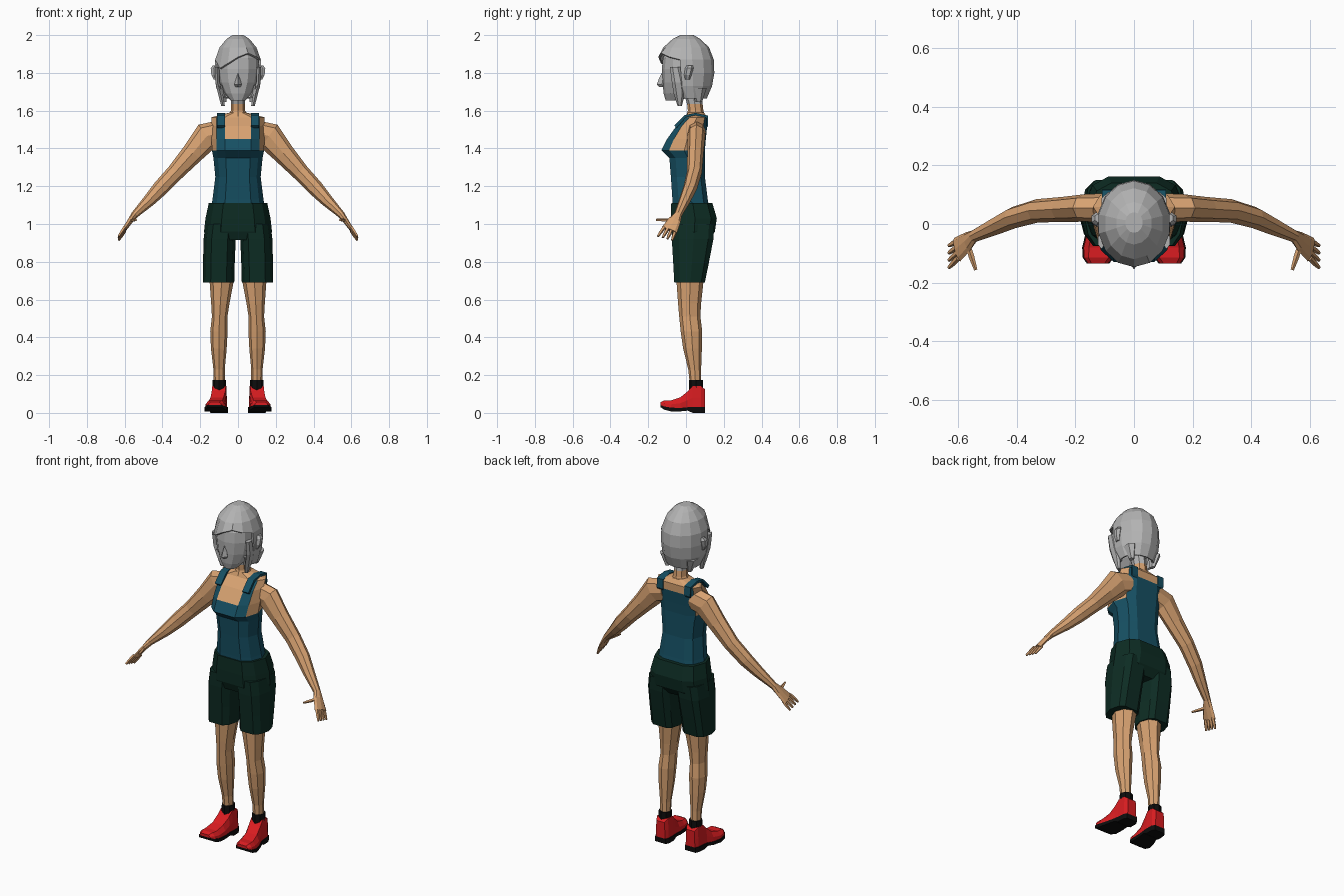
import bpy, bmesh, math
from mathutils import Vector


def mat(name, r, g, b):
    m = bpy.data.materials.new(name)
    m.diffuse_color = (r, g, b, 1)
    return m


SKIN = mat("skin", 0.68, 0.36, 0.165)
TEAL = mat("teal cloth", 0.008, 0.08, 0.125)
GREEN = mat("dark green cloth", 0.004, 0.025, 0.017)
RED = mat("red leather", 0.7, 0.012, 0.015)
BLACK = mat("black rubber", 0.004, 0.004, 0.004)
GREY = mat("grey", 0.45, 0.45, 0.45)


def circle(n):
    return [(math.sin(2 * math.pi * i / n), -math.cos(2 * math.pi * i / n)) for i in range(n)]


def symmetric(half):
    return half + [(-x, y) for x, y in half[-2:0:-1]]


BODY = symmetric([(0, -1), (.5, -1), (.82, -.65), (1, .05), (.82, .75), (.5, 1), (0, 1)])
BOX = [(-1, -1), (1, -1), (1, 1), (-1, 1)]


def flat_ring(sec, z, x0, x1, y0, y1):
    """Horizontal cross-section filling a given x and y range."""
    return [Vector(((x0 + x1) / 2 + (x1 - x0) / 2 * a, (y0 + y1) / 2 + (y1 - y0) / 2 * b, z)) for a, b in sec]


def tube_rings(path, sec):
    """Cross-sections along a path of (x, y, z, radius along y, other radius)."""
    pts = [Vector(p[:3]) for p in path]
    out = []
    for i, p in enumerate(path):
        d = (pts[min(i + 1, len(pts) - 1)] - pts[max(i - 1, 0)]).normalized()
        n = d.cross(Vector((0, 1, 0))).normalized()
        s = n.cross(d)
        out.append([pts[i] + s * a * p[3] + n * b * p[4] for a, b in sec])
    return out


def loft(name, rings, mats, mirror=False, rule=None, drop=None, thick=0):
    bm = bmesh.new()
    vs = [[bm.verts.new(p) for p in r] for r in rings]
    n = len(rings[0])
    for a, b in zip(vs, vs[1:]):
        for i in range(n):
            j = (i + 1) % n
            bm.faces.new((a[i], a[j], b[j], b[i]))
    bm.faces.new(vs[0][::-1])
    bm.faces.new(vs[-1])
    bmesh.ops.recalc_face_normals(bm, faces=bm.faces)
    if drop:
        bmesh.ops.delete(bm, geom=[f for f in bm.faces if drop(f)], context='FACES')
    if rule:
        for f in bm.faces:
            f.material_index = rule(f.calc_center_median())
    me = bpy.data.meshes.new(name)
    bm.to_mesh(me)
    bm.free()
    for m in mats:
        me.materials.append(m)
    ob = bpy.data.objects.new(name, me)
    bpy.context.collection.objects.link(ob)
    if thick:
        s = ob.modifiers.new("Thickness", 'SOLIDIFY')
        s.thickness, s.offset = thick, -1
    if mirror:
        ob.modifiers.new("Mirror", 'MIRROR').use_mirror_merge = False
    return ob


def sym_rings(sec, rows):
    return [flat_ring(sec, z, -w, w, a, b) for z, w, a, b in rows]


# Torso: tank top with skin above the neckline and around the arm holes
def tank_rule(c):
    a = abs(c.x)
    if c.z > 1.568:
        return 1
    if a > .108 and c.z > 1.41:
        return 1
    if a < .06 and c.z > (1.45 if c.y < .03 else 1.525):
        return 1
    return 0


loft("torso", sym_rings(BODY, [
    (1.07, .145, -.07, .125), (1.13, .135, -.072, .115), (1.25, .12, -.08, .10),
    (1.35, .13, -.088, .10), (1.39, .138, -.13, .10), (1.45, .14, -.10, .105),
    (1.52, .14, -.05, .112), (1.565, .14, 0, .113), (1.59, .045, .01, .095)]),
    [TEAL, SKIN], rule=tank_rule)

# Shoulder straps
strap = [(-.055, 1.515), (-.005, 1.57), (.05, 1.582), (.112, 1.568), (.114, 1.515)]
loft("shoulder_strap", [[Vector((.09 + .02 * a, .05 + (y - .05) * (1 + .06 * b), z + .006 * b)) for a, b in BOX]
                        for y, z in strap], [TEAL], mirror=True)

# Neck, grey under the jaw
loft("neck", sym_rings(circle(8), [(1.57, .055, 0, .10), (1.6, .038, .01, .092),
                                   (1.635, .036, .006, .088), (1.72, .04, -.02, .08)]),
     [SKIN, GREY], rule=lambda c: int(c.z > 1.635))

# Shorts: hips and two legs
loft("shorts_hips", sym_rings(BODY, [(1.11, .155, -.078, .14), (1.03, .172, -.08, .163),
                                     (.96, .18, -.077, .153), (.915, .17, -.06, .12)]), [GREEN])
loft("shorts_leg", [flat_ring(BODY, *r) for r in [
    (1.0, .005, .172, -.074, .15), (.92, .012, .182, -.075, .145),
    (.80, .017, .185, -.068, .122), (.69, .02, .186, -.062, .10)]], [GREEN], mirror=True)

# Legs
loft("leg", [flat_ring(circle(8), *r) for r in [
    (.75, .022, .158, -.055, .095), (.69, .024, .15, -.05, .092), (.58, .045, .142, -.042, .08),
    (.51, .056, .138, -.036, .076), (.43, .055, .147, -.028, .086), (.34, .06, .143, -.015, .084),
    (.23, .07, .13, .012, .08), (.14, .07, .128, .022, .08)]], [SKIN], mirror=True)
loft("sock", [flat_ring(circle(8), *r) for r in [
    (.10, .064, .136, .015, .092), (.175, .064, .136, .016, .09)]], [BLACK], mirror=True)

# Shoes, lofted from heel to toe: y, centre x, half width, sole bottom, shoe bottom, top, top half width
foot = [(.10, .098, .030, 0, .03, .125, .026), (.08, .098, .040, 0, .03, .142, .036),
        (.035, .100, .042, 0, .03, .142, .036), (.01, .103, .043, .012, .03, .115, .036),
        (-.03, .111, .050, .008, .026, .082, .034), (-.08, .118, .055, .008, .028, .066, .036),
        (-.115, .121, .050, .017, .034, .066, .034), (-.135, .123, .034, .03, .042, .057, .022)]
loft("shoe", [[Vector((cx + x, y, z)) for x, z in
               [(-w, zs), (w, zs), (w * .97, zs + .45 * (zt - zs)), (wt, zt), (-wt, zt), (-w * .97, zs + .45 * (zt - zs))]]
              for y, cx, w, zb, zs, zt, wt in foot], [RED], mirror=True)
loft("shoe_sole", [[Vector((cx + a * (w + .004), y, zb if b < 0 else zs)) for a, b in BOX]
                   for y, cx, w, zb, zs, zt, wt in foot], [BLACK], mirror=True)

# Arms with flattened palms
loft("arm", tube_rings([
    (.09, .055, 1.485, .05, .065), (.165, .055, 1.465, .047, .075), (.24, .05, 1.375, .043, .058),
    (.33, .045, 1.275, .040, .046), (.41, .022, 1.19, .037, .042), (.47, -.006, 1.125, .031, .033),
    (.548, -.042, 1.048, .021, .019), (.568, -.06, 1.02, .034, .015),
    (.604, -.088, .968, .044, .011)], circle(8)), [SKIN], mirror=True)

# Fingers and thumb
digits = [((.60, -.056 - .02 * i, .965 + .006 * i), (.632, -.074 - .025 * i, .914 + .007 * i)) for i in range(4)]
digits.append(((.568, -.07, 1.02), (.54, -.157, 1.022)))
for i, (a, b) in enumerate(digits):
    m = [(p + q) / 2 for p, q in zip(a, b)]
    loft("thumb" if i == 4 else f"finger_{i + 1}",
         tube_rings([(*a, .010, .010), (*m, .010, .009), (*b, .006, .006)], circle(5)), [SKIN], mirror=True)

# Face
loft("face", sym_rings(circle(12), [
    (1.655, .04, -.108, -.02), (1.69, .07, -.118, .03), (1.75, .10, -.125, .08),
    (1.82, .112, -.128, .1), (1.88, .108, -.122, .1), (1.93, .08, -.09, .08)]), [GREY])
loft("nose", sym_rings(circle(4), [(1.725, .012, -.14, -.10), (1.738, .02, -.155, -.10),
                                   (1.765, .012, -.145, -.10), (1.80, .006, -.128, -.10)]), [GREY])

# Hair: bobbed shell, open over the face, with a side-swept fringe
hair = sym_rings(circle(14), [
    (1.665, .10, -.06, .11), (1.73, .12, -.12, .138), (1.80, .126, -.14, .15),
    (1.87, .124, -.147, .147), (1.935, .10, -.12, .122), (1.98, .062, -.07, .075), (2.0, .03, -.03, .04)])
for v in hair[3]:
    if v.y < -.04:
        v.z = min(1.905, 1.915 - .62 * abs(v.x - .05))


def face_opening(f):
    c = f.calc_center_median()
    low = min(v.co.z for v in f.verts)
    return low < 1.66 + .01 and len(f.verts) > 4 or (low < 1.805 and c.y < -.045 and c.z < 1.87)


loft("hair", hair, [GREY], drop=face_opening, thick=.012)
loft("hair_lock", [flat_ring(circle(6), *r) for r in [
    (1.83, .098, .124, -.085, -.03), (1.75, .095, .122, -.075, -.01),
    (1.69, .078, .108, -.065, -.005), (1.625, .068, .09, -.045, -.022)]], [GREY], mirror=True)
loft("nape_lock", [flat_ring(circle(6), *r) for r in [
    (1.72, .06, .115, .02, .11), (1.645, .06, .085, .05, .085)]], [GREY], mirror=True)

# Ears
loft("ear", [flat_ring(circle(6), *r) for r in [
    (1.765, .11, .130, -.005, .02), (1.79, .11, .143, -.01, .03),
    (1.825, .11, .147, -.005, .04), (1.84, .11, .135, .005, .035)]], [GREY], mirror=True)
